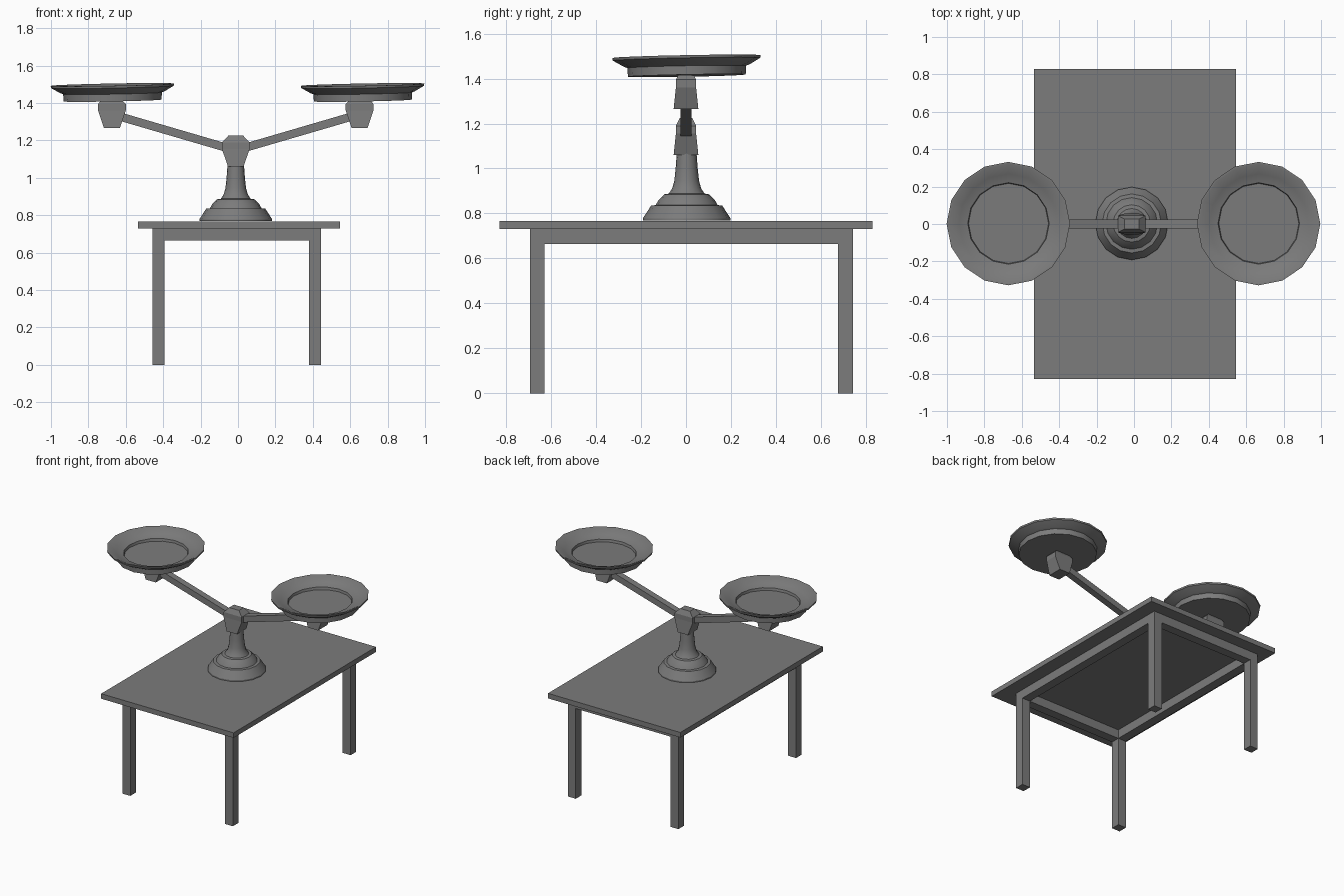
import bpy, bmesh, math
from mathutils import Matrix, Vector

cube = bpy.data.objects.get("Cube")
if cube:
    bpy.data.objects.remove(cube, do_unlink=True)

grey = bpy.data.materials.new("plain grey")
grey.use_nodes = True
colour = (0.2, 0.2, 0.2, 1)
grey.diffuse_color = colour
grey.node_tree.nodes["Principled BSDF"].inputs["Base Color"].default_value = colour


def finish(name, bm, smooth=False):
    bmesh.ops.recalc_face_normals(bm, faces=bm.faces)
    mesh = bpy.data.meshes.new(name)
    bm.to_mesh(mesh)
    bm.free()
    mesh.materials.append(grey)
    obj = bpy.data.objects.new(name, mesh)
    bpy.context.collection.objects.link(obj)
    if smooth:
        bpy.ops.object.select_all(action="DESELECT")
        obj.select_set(True)
        bpy.context.view_layer.objects.active = obj
        bpy.ops.object.shade_smooth_by_angle(angle=math.radians(30))
    return obj


def box(name, low, high):
    bm = bmesh.new()
    low, high = Vector(low), Vector(high)
    size = Matrix.Diagonal((*(high - low), 1))
    bmesh.ops.create_cube(bm, size=1, matrix=Matrix.Translation((low + high) / 2) @ size)
    return finish(name, bm)


def loft(name, rings, smooth=False):
    """Skin a stack of matching rings and cap both ends."""
    bm = bmesh.new()
    loops = [[bm.verts.new(p) for p in ring] for ring in rings]
    count = len(loops[0])
    for a, b in zip(loops, loops[1:]):
        for i in range(count):
            j = (i + 1) % count
            bm.faces.new((a[i], a[j], b[j], b[i]))
    bm.faces.new(loops[0])
    bm.faces.new(loops[-1])
    return finish(name, bm, smooth)


def lathe(name, profile, sides=16):
    def ring(r, z):
        steps = [math.tau * i / sides for i in range(sides)]
        return [(r * math.cos(t), r * math.sin(t), z) for t in steps]
    return loft(name, [ring(r, z) for r, z in profile], True)


def bracket(name, x, z):
    """Faceted block, wide at the shoulder in x and at the foot in y."""
    sections = [(0.042, 0.055, 0), (0.074, 0.045, 0.095),
                (0.074, 0.045, 0.13), (0.04, 0.028, 0.165)]
    corners = [(-1, -1), (1, -1), (1, 1), (-1, 1)]
    return loft(name, [[(x + sx * hx, sy * hy, z + h) for sx, sy in corners]
                       for hx, hy, h in sections])


# Table
box("table_top", (-0.535, -0.83, 0.73), (0.545, 0.83, 0.767))
x0, x1, y0, y1, t = -0.457, 0.445, -0.695, 0.742, 0.065
for side, x in (("right", x0), ("left", x1 - t)):
    for end, y in (("front", y0), ("back", y1 - t)):
        box(f"{end}_{side}_leg", (x, y, 0), (x + t, y + t, 0.73))
    box(f"{side}_apron", (x, y0 + t, 0.665), (x + t, y1 - t, 0.73))
for end, y in (("front", y0), ("back", y1 - t)):
    box(f"{end}_apron", (x0 + t, y, 0.665), (x1 - t, y + t, 0.73))

# Turned pedestal
middle = -0.012
stand = lathe("pedestal", [
    (0.195, 0.768), (0.195, 0.778), (0.158, 0.835), (0.138, 0.837),
    (0.125, 0.86), (0.1, 0.885), (0.08, 0.888), (0.065, 0.91),
    (0.055, 0.945), (0.049, 1.0), (0.044, 1.07)])
stand.location = (middle, 0.003, 0)

# Head, arms, pan brackets and pans
bracket("pivot_head", middle, 1.06)
for side, s, px in (("right", -1, -0.671), ("left", 1, 0.667)):
    bx = middle + s * 0.662
    bracket(f"{side}_pan_bracket", bx, 1.265)
    near, far = middle + s * 0.03, bx - s * 0.03
    loft(f"{side}_arm", [[(x, y, z + dz) for y, dz in
         ((-0.024, -0.023), (0.024, -0.023), (0.024, 0.023), (-0.024, 0.023))]
        for x, z in ((near, 1.155), (far, 1.331))])
    pan = lathe(f"{side}_pan", [
        (0.262, 1.413), (0.264, 1.452), (0.28, 1.458), (0.328, 1.486),
        (0.33, 1.498), (0.318, 1.498), (0.265, 1.468), (0.218, 1.455),
        (0.214, 1.437)])
    # Pans lean very slightly
    pivot = Matrix.Translation((0, 0, 1.45))
    tilt = Matrix.Rotation(math.radians(1.1), 4, "X") @ Matrix.Rotation(math.radians(-1.1), 4, "Y")
    pan.data.transform(pivot @ tilt @ pivot.inverted())
    pan.location = (px, 0.003, 0)
